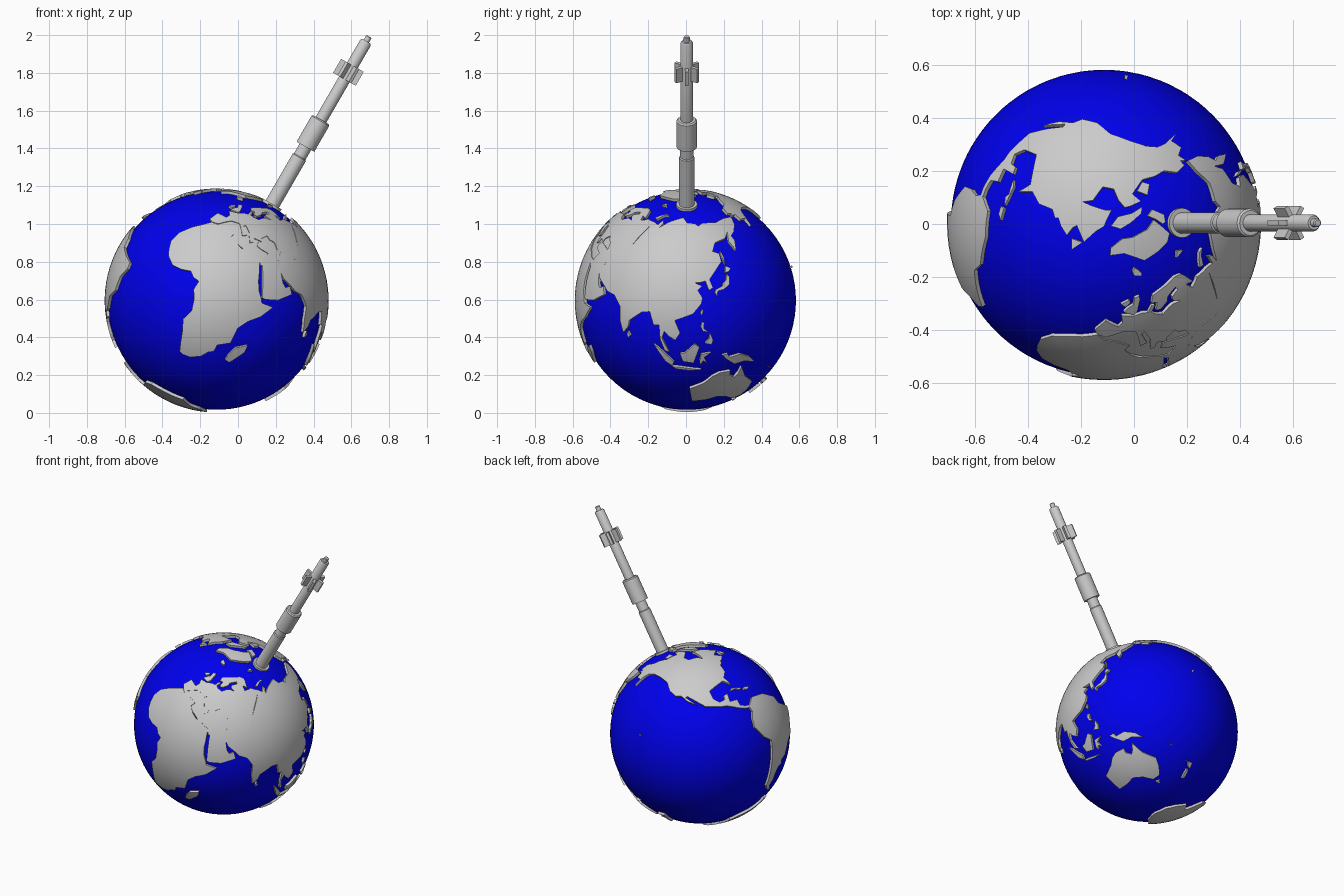
import bpy, bmesh
from math import sin, cos, radians, degrees, pi, acos, ceil, atan2
from mathutils import Vector, Matrix
from mathutils.geometry import delaunay_2d_cdt

SEA, LAND, FRONT_LON = 0.578, 0.593, 22.5
PLACE = Matrix.Translation((-0.113, 0.004, 0.595)) @ Matrix.Rotation(radians(30), 4, 'Y')


def add_object(name, bm):
    me = bpy.data.meshes.new(name)
    bm.to_mesh(me)
    bm.free()
    ob = bpy.data.objects.new(name, me)
    bpy.context.collection.objects.link(ob)
    ob.matrix_world = PLACE
    return ob


def on_sphere(lon, lat):
    a, b = radians(lon - FRONT_LON), radians(lat)
    return Vector((cos(b) * sin(a), -cos(b) * cos(a), sin(b)))


def plate(name, outline, radius=LAND, step=4.0):
    """Raised land plate: outline flattened around its middle, meshed, wrapped on the globe."""
    dirs = [on_sphere(*p) for p in outline]
    up = sum(dirs, Vector()).normalized()
    east = Vector((-up.y, up.x, 0)).normalized() if abs(up.z) < 0.99 else Vector((1, 0, 0))
    east = (east - up * east.dot(up)).normalized()
    north = up.cross(east)

    def flatten(d):
        a = atan2(d.dot(north), d.dot(east))
        r = degrees(acos(max(-1, min(1, d.dot(up)))))
        return Vector((r * cos(a), r * sin(a)))

    flat = [flatten(d) for d in dirs]
    ring = []
    for p, q in zip(flat, flat[1:] + flat[:1]):
        n = max(1, ceil((q - p).length / step))
        ring += [p.lerp(q, i / n) for i in range(n)]
    if sum(p.x * q.y - q.x * p.y for p, q in zip(ring, ring[1:] + ring[:1])) < 0:
        ring.reverse()
    pts = list(ring)
    xs, ys = [p.x for p in ring], [p.y for p in ring]
    for i in range(int((max(xs) - min(xs)) / step)):
        for j in range(int((max(ys) - min(ys)) / step)):
            pts.append(Vector((min(xs) + (i + 0.7) * step, min(ys) + (j + 0.7) * step)))
    n = len(ring)
    edges = [(i, (i + 1) % n) for i in range(n)]
    vs, _, fs, *_ = delaunay_2d_cdt(pts, edges, [], 1, 1e-4)

    bm = bmesh.new()
    verts = []
    for p in vs:
        r, a = radians(p.length), atan2(p.y, p.x)
        d = up * cos(r) + (east * cos(a) + north * sin(a)) * sin(r)
        verts.append(bm.verts.new(d * radius))
    for f in fs:
        face = bm.faces.new([verts[i] for i in f])
        face.normal_update()
        if face.normal.dot(up + face.calc_center_median()) < 0:
            face.normal_flip()
    # coast walls down into the sea
    rim = [e.link_loops[0] for e in bm.edges if len(e.link_faces) == 1]
    ends = [(l.vert, l.link_loop_next.vert) for l in rim]
    low = {}
    for pair in ends:
        for v in pair:
            if v not in low:
                low[v] = bm.verts.new(v.co * ((SEA - 0.01) / radius))
    for a, b in ends:
        bm.faces.new((b, a, low[a], low[b]))
    bmesh.ops.delete(bm, geom=[v for v in bm.verts if not v.link_faces], context='VERTS')
    return add_object(name, bm)


# ocean
bm = bmesh.new()
bmesh.ops.create_uvsphere(bm, u_segments=96, v_segments=48, radius=SEA)
ocean = add_object("ocean", bm)
blue = bpy.data.materials.new("sea_blue")
blue.diffuse_color = (0.0, 0.0, 0.85, 1)
ocean.data.materials.append(blue)

# continents as (longitude, latitude) outlines
plate("africa", [(-6, 35.8), (-9.8, 31), (-13, 27.5), (-17, 21), (-17.3, 14.7), (-15, 10.5), (-12.5, 7.3),
    (-7.6, 4.4), (-2, 4.8), (3, 6.4), (6, 4.3), (9.5, 4), (9.3, -1), (12, -5), (13.8, -11), (11.8, -17),
    (14.5, -23), (16.5, -29), (18.4, -34), (21, -34.6), (26, -33.8), (31, -30), (33, -26), (35.5, -24),
    (35, -20), (40.5, -15.5), (39.3, -7), (42, -1.5), (47, 4), (51, 11.5), (44, 10.5), (43, 12),
    (39.5, 15.5), (37, 20), (35.5, 24), (32.6, 30), (34, 31.3), (29, 31), (25, 31.6), (20, 31),
    (15.5, 32), (10.5, 34), (11, 37), (3, 36.8), (-2, 35.2)])
plate("inland_sea_floor", [(-6, 36), (3, 44), (13, 46), (28, 47), (40, 47), (43, 41), (37, 36), (34.5, 31),
    (25, 30.5), (10, 33), (-2, 35)], LAND - 0.004)
plate("europe", [(-6, 36), (-9, 37), (-9, 43), (-1.5, 43.5), (-1.3, 46), (-4.7, 48.4), (1.5, 50.5), (5, 53),
    (8.5, 54), (8.2, 57), (10.5, 57.5), (10.5, 54.5), (14, 54), (19, 54.5), (21.5, 57.5), (24, 59),
    (30, 60), (23, 60.4), (21.5, 62), (25.3, 65), (22, 65.8), (17.5, 62), (18.5, 60), (16, 56.5),
    (13, 55.6), (11, 59), (7, 58), (5, 61), (12, 66), (19, 70), (26, 71), (32, 70), (41, 67), (33, 66.5),
    (40, 64.5), (44, 66.5), (46, 68), (54, 68.5), (60, 69), (61, 42), (48, 41), (41.5, 41.5), (38, 45),
    (34, 45), (31, 46.5), (28, 43), (29, 41), (23.5, 40.5), (24, 38), (22.5, 36.5), (20, 40), (19, 42),
    (13.5, 45.3), (12.5, 44), (18.3, 40), (16, 38), (12, 42), (9, 44.3), (3.2, 43), (0, 39.5), (-2, 36.8)])
plate("asia", [(59.5, 69), (68, 68.5), (68, 72.5), (73, 71), (73, 67.5), (80, 72.5), (90, 75.5), (104, 77.7),
    (113, 74), (127, 73), (131, 71), (140, 72.5), (160, 69.7), (178, 69), (190, 66), (180, 62.5),
    (170, 60), (163, 59), (162.5, 56), (157, 51), (156, 57), (163, 62), (155, 59.3), (142, 59),
    (136, 54.5), (141, 52.5), (140, 48), (132, 43), (128, 40), (129.3, 35.5), (126.5, 34.5), (125, 39.5),
    (121.5, 39), (118, 39), (122.5, 37), (119.5, 35), (122, 31), (121, 28), (116, 23), (110, 21),
    (106, 19.5), (109, 13), (106.5, 9), (103, 11), (100.5, 13.5), (99.5, 9.5), (103.5, 2), (101, 3),
    (98.5, 9), (97.5, 16.5), (94.5, 16), (91.5, 22.5), (87, 21.5), (80.3, 15.5), (80, 12), (77.5, 8),
    (74.5, 14), (72.7, 21), (67, 25), (61, 25), (57, 26.5), (51, 28), (48, 30), (44, 33), (44, 41.5),
    (59.5, 44)])
plate("arabia", [(34, 31.3), (32.4, 30), (34.5, 28), (35.5, 28.5), (39, 21.5), (43, 13), (45, 13), (52, 16),
    (59.5, 22.5), (56.5, 26), (54, 24), (51.5, 25.5), (48, 30), (49, 41.5), (41.5, 41.5), (36, 41.5),
    (31, 41), (27, 40), (27.5, 37), (31, 36.5), (36, 36.5)])
plate("north_america", [(-168, 66), (-162, 66.5), (-166, 68.3), (-156, 71.3), (-141, 69.7), (-128, 70),
    (-115, 68), (-97, 68), (-94, 72), (-85, 69), (-82, 67), (-87, 64), (-94, 61), (-92.5, 57), (-82, 55),
    (-80, 51.5), (-78.5, 55), (-77, 60), (-78, 62.5), (-70, 61), (-65, 60), (-62, 57), (-56, 52),
    (-66, 50), (-65, 48.5), (-61, 46), (-66, 44), (-70, 43), (-70, 41.7), (-74, 40.5), (-76, 35),
    (-81, 31.5), (-80.2, 25.5), (-82.5, 28.5), (-84, 30), (-90, 29.3), (-97, 28), (-97.7, 22), (-95, 18.5),
    (-91, 18.7), (-90, 21.3), (-87, 21.3), (-88.5, 16), (-83.3, 15), (-83.5, 11), (-80, 9.2), (-77.3, 8.5),
    (-78, 7), (-80.5, 7.5), (-85.5, 10), (-92, 14.5), (-96, 15.7), (-105, 20), (-109, 25.5), (-113, 31),
    (-114.7, 31), (-110, 23.2), (-114.5, 28), (-117, 33), (-121, 34.7), (-124, 40), (-124, 47),
    (-130, 54), (-137, 58.5), (-145, 60.3), (-152, 59.5), (-164, 54.7), (-158, 58.5), (-165, 61),
    (-161, 64.5)])
plate("south_america", [(-78, 7.5), (-76.5, 8.8), (-72, 12), (-62, 10.5), (-52, 5), (-50, 0), (-44, -2.5),
    (-35, -5.5), (-35, -9), (-39, -14), (-41, -22), (-48, -26), (-53, -33.5), (-58, -35), (-57, -38),
    (-62, -39), (-65, -43), (-66, -47.5), (-69, -51), (-65.5, -55), (-70, -55), (-75, -50), (-73, -40),
    (-71.5, -30), (-70.3, -18.5), (-76, -14), (-81, -5.5), (-80, 0), (-77.5, 4)])
plate("australia", [(114, -22), (122, -18), (126, -14), (130, -12), (136, -12), (136, -15), (139, -17.5),
    (141, -15), (142.5, -11), (146, -19), (153, -26), (152.5, -32), (150, -37.5), (144, -38.5),
    (138, -34), (131, -31.5), (124, -33.5), (115.5, -34)])
plate("antarctica", [(0, -70), (15, -70), (35, -69), (50, -66.5), (70, -69), (85, -66.5), (105, -65.5),
    (115, -65), (135, -66), (150, -68.5), (170, -72), (165, -78), (190, -78), (205, -77), (225, -74.5),
    (250, -73.5), (275, -73), (292, -69), (296, -64), (303, -63.5), (298, -69), (298, -75), (315, -78),
    (333, -76), (345, -72)])
plate("greenland", [(-73, 78.5), (-58, 76), (-52, 70), (-53, 66), (-48, 61), (-43, 60), (-40, 65), (-23, 70),
    (-19, 76), (-18, 81), (-32, 83.5), (-55, 82)])

# islands
plate("arctic_island_north", [(-90, 77), (-78, 76), (-75, 79), (-65, 82), (-70, 83), (-90, 82)])
plate("arctic_island_east", [(-88, 73), (-80, 73.5), (-68, 70), (-62, 66), (-65, 62.5), (-73, 65), (-78, 70)])
plate("arctic_island_west", [(-117, 71), (-105, 73), (-102, 69), (-113, 68.5)])
plate("newfoundland", [(-59, 47.7), (-56, 51.5), (-53, 47)])
plate("iceland", [(-24, 65.5), (-20, 66), (-15, 66), (-14, 65), (-19, 63.4), (-22.5, 64)])
plate("britain", [(-5, 50), (1, 51), (1.5, 53), (-2, 57.5), (-4, 58.6), (-6, 57), (-3.5, 54.5), (-5, 52)])
plate("ireland", [(-10, 52), (-6.5, 52.2), (-6, 54.8), (-8, 55)])
plate("svalbard", [(12, 79.5), (16, 77), (27, 80)])
plate("long_arctic_island", [(52, 71), (57, 71), (60, 75), (68, 77), (60, 76.5), (54, 74)])
plate("sakhalin", [(142, 46), (143.5, 50), (143, 54), (142, 52)])
plate("japan_north", [(140, 42), (143, 42), (145.3, 43.5), (142, 45.3)])
plate("japan_main", [(130, 33), (131, 31), (132, 33.5), (136, 33.7), (140.5, 35.5), (142, 39.5), (141, 41),
    (139, 38), (136.5, 37), (136, 35.7), (131, 34.5)])
plate("taiwan", [(120, 23), (121, 22), (122, 25), (121, 25)])
plate("sri_lanka", [(79.8, 8), (80.5, 6), (82, 7.5), (80.2, 9.7)])
plate("sumatra", [(95.3, 5.6), (98, 4), (103.5, -1), (106, -3.5), (105, -6), (101.5, -3.5), (98.5, 1)])
plate("java", [(105, -6.5), (108.5, -6.5), (114.5, -7.5), (120, -8.5), (114, -8.7), (107, -7.8)])
plate("borneo", [(109, 1.5), (111.5, 2), (116.7, 7), (119, 5), (117.5, 0.5), (116, -4), (110.5, -3)])
plate("sulawesi", [(119.5, -5.5), (121, -3), (123, -4.5), (121.5, -1), (125, 1.5), (120, 1), (119, -3)])
plate("luzon", [(120, 16), (120.7, 18.5), (122, 18.3), (121.7, 15), (124, 13), (121, 13.7)])
plate("mindanao", [(122, 7), (125.5, 6), (126.3, 8.5), (125, 12.3), (124, 9)])
plate("new_guinea", [(131, -1), (134, -0.8), (135, -3), (141, -2.6), (147, -6), (150.5, -10.5), (144, -7.7),
    (138, -8), (133.5, -4)])
plate("tasmania", [(144.7, -41), (148.2, -41), (147, -43.5)])
plate("new_zealand_north", [(173, -35), (178.3, -38), (175.3, -41.5), (174, -39.2), (174.6, -37)])
plate("new_zealand_south", [(172.7, -40.7), (174.2, -41.7), (171, -45), (169, -46.6), (166.5, -46), (170, -43)])
plate("madagascar", [(49.3, -12), (50.3, -16), (47, -25), (44, -25), (43.5, -22), (44.3, -16.5)])
plate("cuba", [(-84.8, 22), (-82, 23), (-77, 21.5), (-74.3, 20.2), (-77.5, 20), (-79, 21.5)])
plate("hispaniola", [(-74, 18.5), (-73, 20), (-68.5, 18.7), (-71, 17.7)])
plate("mid_ocean_island", [(-156, 19), (-155, 19.6), (-156, 20.3)])
plate("reef_island", [(164, -20), (167, -22.3), (166, -22.5)])

# polar rod, turned from a (radius, height) profile
profile = [(0.0, 0.54), (0.056, 0.54), (0.056, 0.59), (0.04, 0.59), (0.04, 0.875), (0.035, 0.88), (0.035, 0.94),
    (0.054, 0.94), (0.054, 1.098), (0.047, 1.105), (0.032, 1.105), (0.032, 1.575), (0.026, 1.585),
    (0.016, 1.585), (0.016, 1.61), (0.012, 1.614), (0.0, 1.614)]
bm = bmesh.new()
vs = [bm.verts.new((r, 0, h)) for r, h in profile]
es = [bm.edges.new(p) for p in zip(vs, vs[1:])]
bmesh.ops.spin(bm, geom=vs + es, cent=(0, 0, 0), axis=(0, 0, 1), angle=2 * pi, steps=32, use_merge=True)
bmesh.ops.remove_doubles(bm, verts=bm.verts, dist=1e-5)
bmesh.ops.recalc_face_normals(bm, faces=bm.faces)
add_object("polar_rod", bm)

# six short fins near the rod tip
bm = bmesh.new()
for i in range(6):
    m = Matrix.Rotation(i * pi / 3, 4, 'Z') @ Matrix.Translation((0.048, 0, 1.395)) @ Matrix.Diagonal((0.042, 0.018, 0.085, 1))
    bmesh.ops.create_cube(bm, size=1, matrix=m)
add_object("rod_fins", bm)

# smooth rounded faces, keep edges crisp
for ob in bpy.context.scene.objects:
    ob.select_set(True)
bpy.context.view_layer.objects.active = ocean
bpy.ops.object.shade_smooth_by_angle(angle=radians(35))
